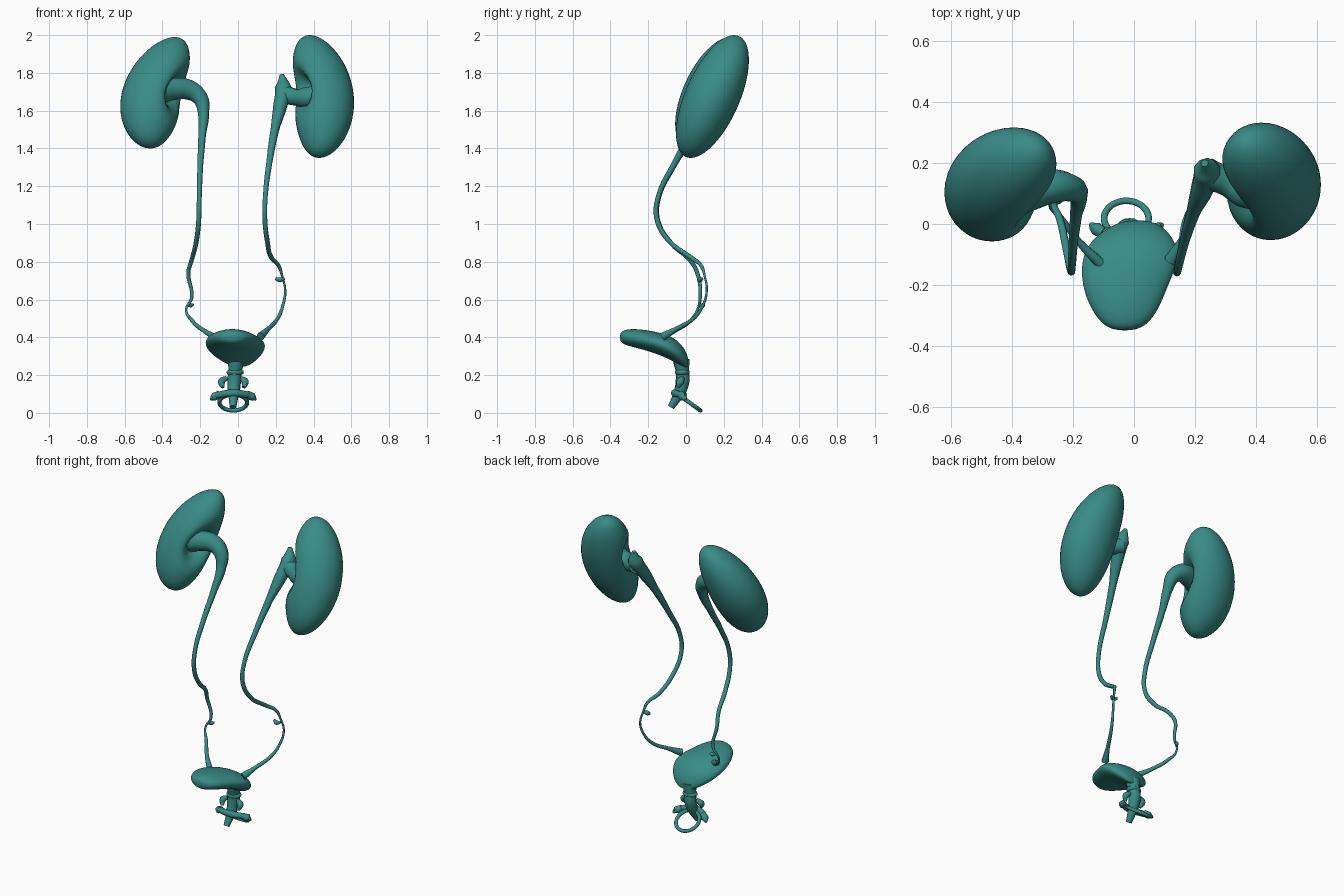
import bpy, bmesh, math
from mathutils import Vector

mat = bpy.data.materials.new("teal_tissue")
mat.diffuse_color = (0.04, 0.26, 0.24, 1)


def loft(name, rings, subsurf=0):
    """Closed skin over rings of points."""
    bm = bmesh.new()
    vs = [[bm.verts.new(p) for p in r] for r in rings]
    n = len(rings[0])
    for a, b in zip(vs, vs[1:]):
        for i in range(n):
            j = (i + 1) % n
            bm.faces.new((a[i], a[j], b[j], b[i]))
    bm.faces.new(vs[0])
    bm.faces.new(vs[-1])
    bmesh.ops.recalc_face_normals(bm, faces=bm.faces)
    me = bpy.data.meshes.new(name)
    bm.to_mesh(me)
    bm.free()
    me.polygons.foreach_set("use_smooth", [True] * len(me.polygons))
    me.materials.append(mat)
    ob = bpy.data.objects.new(name, me)
    bpy.context.collection.objects.link(ob)
    if subsurf:
        m = ob.modifiers.new("smooth", 'SUBSURF')
        m.levels = m.render_levels = subsurf
    return ob


def tube(name, pts, closed=False):
    """Smooth tube through (x, y, z, radius) points."""
    cu = bpy.data.curves.new(name, 'CURVE')
    cu.dimensions = '3D'
    cu.bevel_depth = 1.0
    cu.bevel_resolution = 3
    cu.resolution_u = 5
    cu.use_fill_caps = True
    sp = cu.splines.new('BEZIER')
    sp.bezier_points.add(len(pts) - 1)
    for b, p in zip(sp.bezier_points, pts):
        b.co = p[:3]
        b.radius = p[3]
        b.handle_left_type = b.handle_right_type = 'AUTO'
    sp.use_cyclic_u = closed
    cu.materials.append(mat)
    ob = bpy.data.objects.new(name, cu)
    bpy.context.collection.objects.link(ob)
    bpy.ops.object.select_all(action='DESELECT')
    ob.select_set(True)
    bpy.context.view_layer.objects.active = ob
    bpy.ops.object.convert(target='MESH')
    return bpy.context.object


def kidney(name, s, z0, z1, x_bot, x_mid, x_top, half_w, hilum_z, y_top):
    """Leaning bean with a hollow on its inner front side; s is the side sign."""
    rings = []
    for k in range(33):
        t = 0.01 + 0.98 * k / 32
        u = 0.5 - 0.5 * math.cos(math.pi * t)
        z = z0 + (z1 - z0) * u
        w = math.sin(math.pi * t)
        xc = x_bot * (1-u) * (1-2*u) + 4 * x_mid * u * (1-u) + x_top * u * (2*u-1)
        yc = 0.025 + (y_top - 0.025) * u
        ring = []
        for i in range(40):
            a = math.tau * i / 40
            x, y = xc + half_w * w * math.cos(a), yc + 0.155 * w * math.sin(a)
            da = (a - math.radians(203) + math.pi) % math.tau - math.pi
            d = math.exp(-((z - hilum_z) / 0.085) ** 2 - (da / 0.5) ** 2)
            x += 0.13 * d
            y += 0.05 * d
            ring.append((s * x, y, z))
        rings.append(ring)
    return loft(name, rings)


# Kidneys
kidney("right_kidney", 1, 1.35, 2.0, 0.43, 0.45, 0.38, 0.163, 1.71, 0.255)
kidney("left_kidney", -1, 1.40, 1.99, 0.465, 0.445, 0.335, 0.17, 1.70, 0.235)

# Renal pelvis and ureter on each side
tube("right_pelvis", [(0.235, 0.17, 1.69, .05), (0.31, 0.135, 1.67, .045),
                      (0.36, 0.11, 1.67, .055), (0.43, 0.09, 1.69, .05)])
tube("right_ureter", [
    (0.232, 0.20, 1.79, .012), (0.24, 0.175, 1.72, .045), (0.222, 0.11, 1.62, .037),
    (0.195, 0.04, 1.5, .023), (0.165, -0.06, 1.32, .016), (0.145, -0.145, 1.15, .013),
    (0.142, -0.155, 1.03, .013), (0.155, -0.09, 0.91, .013), (0.178, 0.03, 0.82, .012),
    (0.215, 0.08, 0.78, .010), (0.235, 0.10, 0.72, .006), (0.25, 0.11, 0.65, .006),
    (0.238, 0.09, 0.57, .008), (0.21, 0.04, 0.5, .010), (0.16, -0.05, 0.445, .012),
    (0.12, -0.12, 0.405, .022)])
tube("left_pelvis_and_ureter", [
    (-0.40, 0.09, 1.71, .07), (-0.345, 0.105, 1.715, .062), (-0.26, 0.125, 1.71, .055),
    (-0.20, 0.115, 1.665, .043), (-0.183, 0.09, 1.59, .030), (-0.19, 0.03, 1.47, .020),
    (-0.20, -0.07, 1.3, .015), (-0.205, -0.145, 1.14, .013), (-0.208, -0.15, 1.02, .013),
    (-0.222, -0.08, 0.9, .013), (-0.245, 0.02, 0.81, .012), (-0.263, 0.06, 0.74, .011),
    (-0.245, 0.075, 0.61, .009), (-0.275, 0.06, 0.545, .006), (-0.24, 0.02, 0.485, .010),
    (-0.18, -0.06, 0.435, .012), (-0.11, -0.13, 0.395, .018)])

# Small vessel knots on the ureters
tube("right_ureter_knot", [(0.20, 0.085, 0.71, .008), (0.222, 0.075, 0.705, .014),
                           (0.245, 0.085, 0.71, .007)])
tube("left_ureter_knot", [(-0.265, 0.07, 0.57, .006), (-0.25, 0.09, 0.57, .012),
                          (-0.235, 0.095, 0.575, .005)])

# Bladder: y, centre x, half width, centre z, half height
profile = [(-.35, -.03, .02, .40, .014), (-.338, -.03, .07, .402, .038),
           (-.28, -.03, .115, .397, .050), (-.20, -.03, .145, .383, .056),
           (-.12, -.012, .165, .360, .062), (-.06, -.005, .145, .332, .065),
           (-.02, .005, .105, .302, .057), (.006, .01, .06, .275, .037),
           (.012, .01, .02, .27, .012)]
loft("bladder", [[(xc + w * math.cos(a), y, zc + h * math.sin(a))
                  for a in (math.tau * i / 16 for i in range(16))]
                 for y, xc, w, zc, h in profile], 2)

# Urethra with a collar at the bladder neck
tube("urethra", [(-0.01, -0.025, 0.28, .045), (-0.015, -0.02, 0.225, .036),
                 (-0.02, -0.018, 0.17, .037), (-0.022, -0.03, 0.12, .033),
                 (-0.025, -0.055, 0.07, .024), (-0.027, -0.08, 0.03, .018)])
tube("neck_collar", [(-0.015 + .033 * math.cos(a), -0.02 + .026 * math.sin(a), 0.215, .013)
                     for a in (math.tau * i / 8 for i in range(8))], True)

# Sphincter muscle: side flaps, cross band and lower loop
for side, s in (("left", -1), ("right", 1)):
    x0 = -0.025
    tube(side + "_muscle_flap", [(x0 + s * .035, -0.02, 0.185, .012),
                                 (x0 + s * .062, -0.03, 0.165, .020),
                                 (x0 + s * .055, -0.045, 0.135, .010)])
    tube(side + "_band_end", [(x0 + s * .075, -0.03, 0.10, .018),
                              (x0 + s * .10, -0.015, 0.085, .022),
                              (x0 + s * .118, 0.0, 0.07, .007)])
tube("cross_band", [(-0.14, -0.01, 0.08, .010), (-0.10, -0.035, 0.095, .018),
                    (-0.025, -0.06, 0.105, .020), (0.045, -0.035, 0.098, .018),
                    (0.085, 0.0, 0.095, .009)])
tube("lower_loop", [(-0.025 + .073 * math.cos(a), 0.018 + .058 * math.sin(a),
                     0.055 - .042 * math.sin(a), .011)
                    for a in (math.tau * i / 12 for i in range(12))], True)
